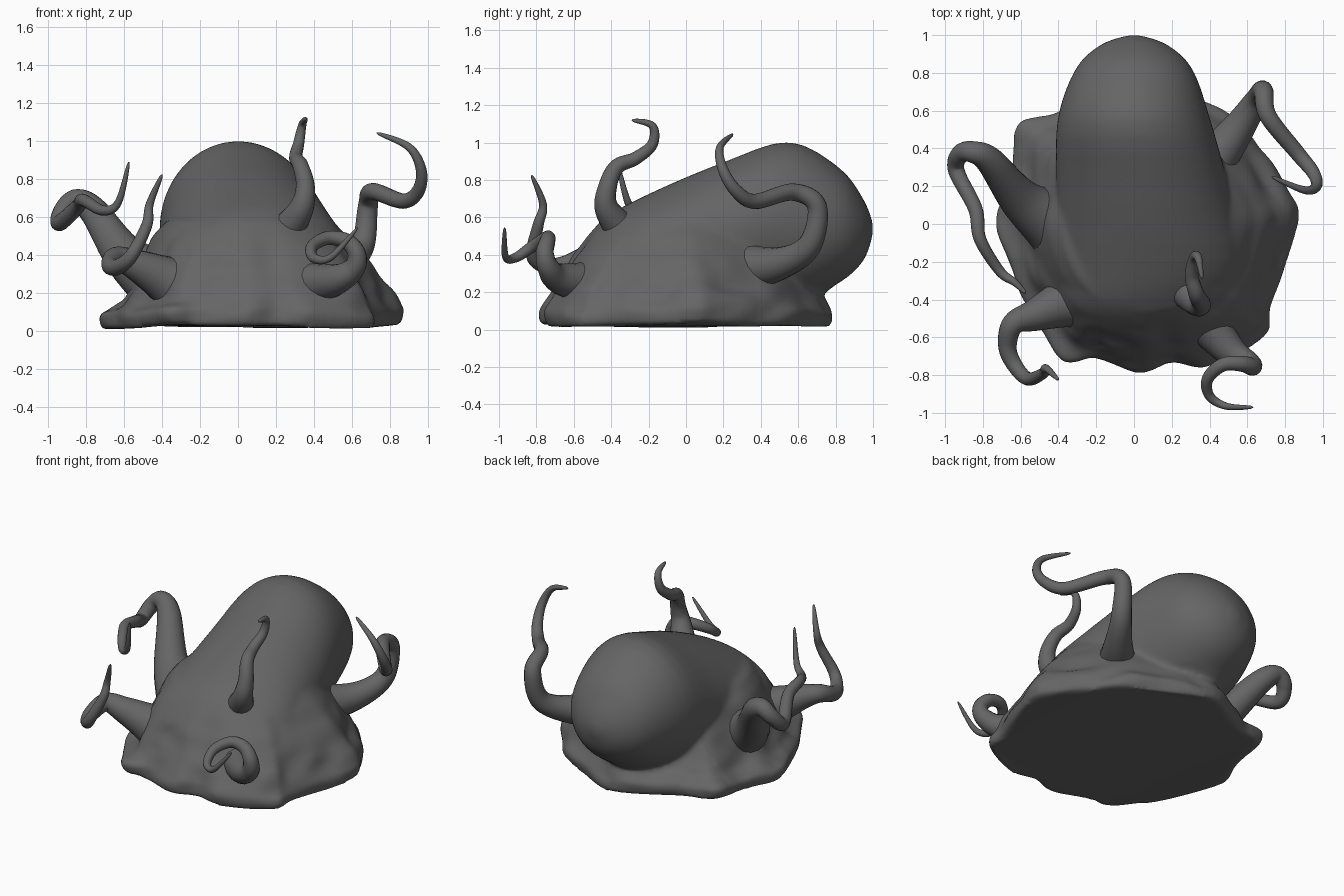
import bpy, bmesh, math
from mathutils import Vector, noise

if "Cube" in bpy.data.objects:
    bpy.data.objects.remove(bpy.data.objects["Cube"])

grey = bpy.data.materials.new("dark grey skin")
grey.diffuse_color = (0.13, 0.13, 0.13, 1)
grey.use_nodes = True
grey.node_tree.nodes["Principled BSDF"].inputs["Base Color"].default_value = grey.diffuse_color


def activate(ob):
    bpy.ops.object.select_all(action='DESELECT')
    ob.select_set(True)
    bpy.context.view_layer.objects.active = ob


def loft(bm, rings):
    """Skin closed rings of equal length and cap both ends."""
    vs = [[bm.verts.new(p) for p in r] for r in rings]
    n = len(vs[0])
    faces = [bm.faces.new(vs[0]), bm.faces.new(vs[-1])]
    for a, b in zip(vs, vs[1:]):
        for i in range(n):
            faces.append(bm.faces.new((a[i], a[(i + 1) % n], b[(i + 1) % n], b[i])))
    bmesh.ops.recalc_face_normals(bm, faces=faces)


def smooth(pts, closed, steps=4):
    """Catmull-Rom curve through points of any dimension."""
    pts = [Vector(p) for p in pts]
    n = len(pts)
    get = (lambda i: pts[i % n]) if closed else (lambda i: pts[max(0, min(n - 1, i))])
    out = []
    for i in range(n if closed else n - 1):
        a, b, c, d = (get(i + k) for k in (-1, 0, 1, 2))
        for t in (s / steps for s in range(steps)):
            out.append(0.5 * (2 * b + (c - a) * t + (2 * a - 5 * b + 4 * c - d) * t * t
                              + (3 * b - a - 3 * c + d) * t ** 3))
    return out if closed else out + [pts[-1]]


bm = bmesh.new()

# Skirt: wavy ground outline blending up into an oval
outline = smooth([
    (.87, 0), (.83, .17), (.68, .39), (.56, .54), (.33, .66), (0, .79), (-.38, .6), (-.53, .57),
    (-.62, .5), (-.66, .22), (-.73, 0), (-.6, -.36), (-.48, -.57), (-.37, -.72), (-.2, -.72),
    (.03, -.79), (.2, -.74), (.38, -.75), (.7, -.59), (.73, -.42)], True, 6)
rings = []
for z, t, lip in [(.02, .03, 0), (.06, 0, 0), (.1, .0, 0), (.15, .08, .2), (.22, .2, .2),
                  (.4, .52, .1), (.5, .75, 0), (.58, .95, 0), (.61, 1.2, 0)]:
    ring = []
    for p in outline:
        a = math.atan2(p.y + .02, p.x - .06)
        q = Vector((.06 + .42 * math.cos(a), -.03 + .41 * math.sin(a)))
        p2 = p.lerp(q, t + lip * max(0, -math.cos(a)))
        wave = .012 * math.sin(3 * a + 1) + .008 * math.sin(8 * a)
        ring.append((p2.x, p2.y, z + wave * max(0, 1 - z / .3)))
    rings.append(ring)
loft(bm, rings)

# Mantle: big egg leaning back, stations of (y, top, bottom, half width, x shift)
rings = []
for y, top, bot, w, cx in smooth([
        (1, .57, .51, .03, 0), (.95, .695, .37, .175, 0), (.82, .865, .25, .31, 0),
        (.55, 1.003, .12, .405, 0), (.2, .895, .1, .455, .045), (-.2, .725, .1, .49, .085),
        (-.44, .59, .1, .42, .05), (-.58, .42, .15, .24, .03)], False):
    narrow = .1 * max(0, min(1, (.5 - y) / .5))
    ring = []
    for i in range(48):
        a = math.tau * i / 48
        ring.append((cx + w * math.cos(a) * (1 - narrow * math.sin(a)), y,
                     (top + bot) / 2 + (top - bot) / 2 * math.sin(a)))
    rings.append(ring)
loft(bm, rings)

# Fuse skirt and mantle into one soft body
me = bpy.data.meshes.new("body")
bm.to_mesh(me)
bm.free()
body = bpy.data.objects.new("body", me)
bpy.context.collection.objects.link(body)
me.materials.append(grey)
rm = body.modifiers.new("fuse", 'REMESH')
rm.mode = 'VOXEL'
rm.voxel_size = .016
sm = body.modifiers.new("soften", 'SMOOTH')
sm.factor, sm.iterations = .5, 14
activate(body)
bpy.ops.object.convert(target='MESH')

# Lumpy folds on the lower body
moves = []
for v in body.data.vertices:
    w = max(0, min(1, (.5 - v.co.z) / .3)) * max(0, min(1, (v.co.z - .03) / .08))
    if v.co.y > .4:
        w *= max(0, min(1, (.25 - v.co.z) / .1))
    n = noise.noise(Vector((v.co.x * 5, v.co.y * 5, v.co.z * 8)))
    moves.append(v.co + v.normal * n * w * .03)
for v, p in zip(body.data.vertices, moves):
    v.co = p
bpy.ops.object.shade_smooth()


def tentacle(name, root, thick, *path):
    """Tapered tube along a path, flared to radius root where it leaves the body."""
    cu = bpy.data.curves.new(name, 'CURVE')
    cu.dimensions = '3D'
    cu.bevel_depth, cu.bevel_resolution = 1, 6
    cu.use_fill_caps = True
    pts = smooth(path, False, 8)
    sp = cu.splines.new('POLY')
    sp.points.add(len(pts) - 1)
    for i, (sp_pt, p) in enumerate(zip(sp.points, pts)):
        t = i / (len(pts) - 1)
        sp_pt.co = (*p, 1)
        sp_pt.radius = .003 + thick * (1 - t) ** .55 + (root - thick) * math.exp(-t / .1)
    ob = bpy.data.objects.new(name, cu)
    bpy.context.collection.objects.link(ob)
    cu.materials.append(grey)
    activate(ob)
    bpy.ops.object.convert(target='MESH')
    bpy.ops.object.shade_smooth()


# Five curling tentacles
tentacle("back_right_tentacle", .16, .058,
         (.36, .26, .33), (.54, .49, .35), (.655, .66, .45), (.685, .7, .66), (.71, .57, .735),
         (.87, .37, .685), (.95, .27, .74), (.965, .2, .85), (.9, .18, .97), (.73, .25, 1.045))
tentacle("top_tentacle", .12, .052,
         (.22, -.3, .48), (.33, -.42, .64), (.355, -.42, .76), (.33, -.37, .87),
         (.305, -.27, .915), (.32, -.18, .99), (.34, -.18, 1.09), (.36, -.29, 1.12))
tentacle("front_right_tentacle", .15, .052,
         (.33, -.46, .24), (.51, -.67, .27), (.61, -.735, .33), (.625, -.755, .41),
         (.57, -.74, .475), (.47, -.745, .49), (.39, -.82, .445), (.4, -.91, .385),
         (.49, -.965, .39), (.63, -.97, .545))
tentacle("front_left_tentacle", .17, .056,
         (-.32, -.4, .24), (-.52, -.48, .34), (-.64, -.53, .385), (-.67, -.65, .345),
         (-.63, -.75, .34), (-.56, -.82, .4), (-.48, -.79, .56), (-.465, -.765, .67),
         (-.4, -.825, .825))
tentacle("back_left_tentacle", .22, .058,
         (-.38, -.02, .24), (-.59, .12, .39), (-.76, .33, .63), (-.85, .38, .69),
         (-.92, .37, .64), (-.94, .28, .57), (-.84, .08, .66), (-.815, -.08, .69),
         (-.71, -.25, .635), (-.63, -.31, .68), (-.575, -.365, .89))
